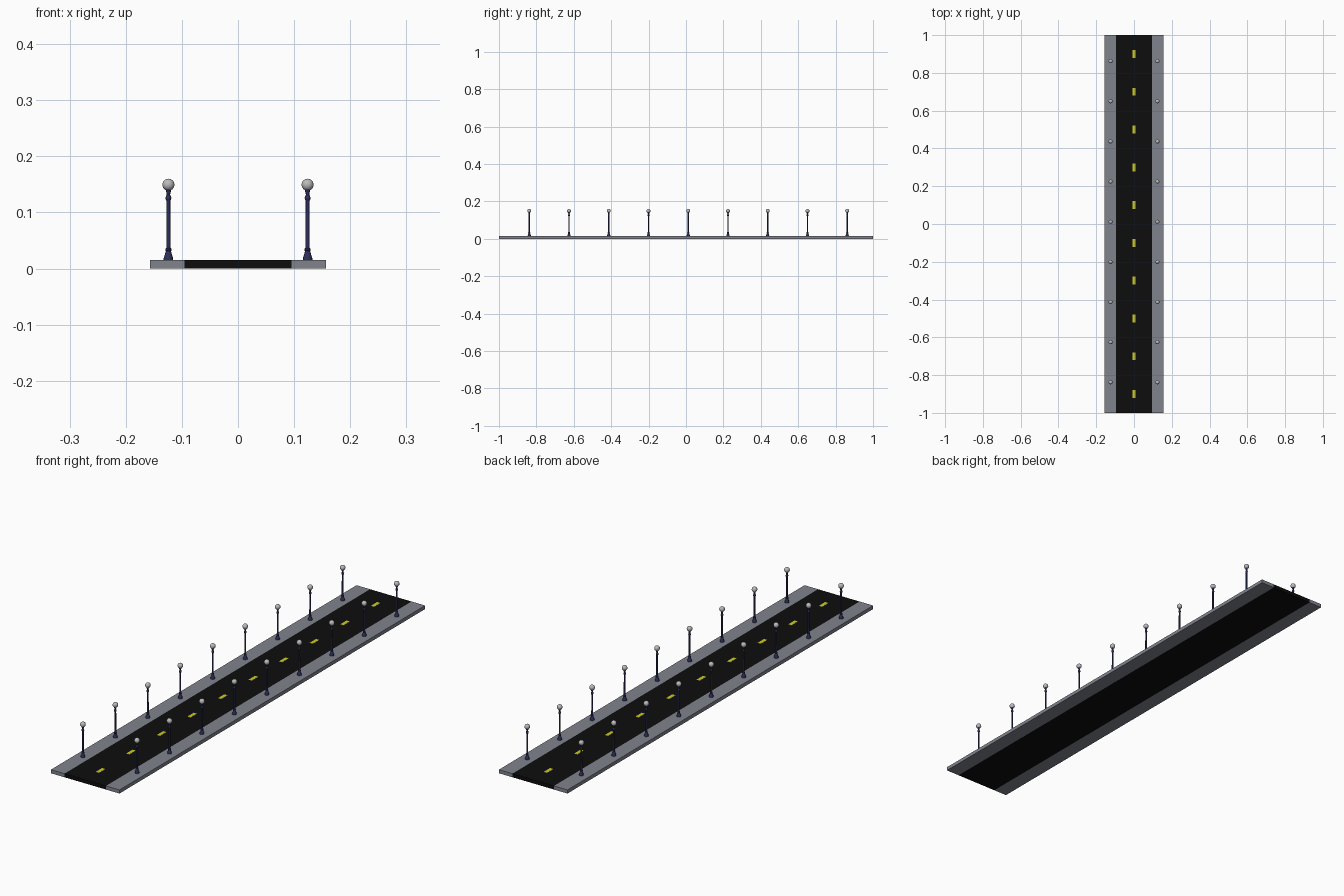
import bpy, math

if "Cube" in bpy.data.objects:
    bpy.data.objects.remove(bpy.data.objects["Cube"])

def material(name, rgb):
    m = bpy.data.materials.new(name)
    m.diffuse_color = (*rgb, 1)
    m.use_nodes = True
    m.node_tree.nodes["Principled BSDF"].inputs["Base Color"].default_value = m.diffuse_color
    return m

ASPHALT = material("asphalt", (0.004, 0.004, 0.004))
PAVING = material("paving", (0.22, 0.23, 0.27))
PAINT = material("yellow_paint", (0.62, 0.6, 0.02))
IRON = material("navy_iron", (0.025, 0.028, 0.1))
GLASS = material("globe_glass", (0.5, 0.5, 0.5))

def box(name, x0, x1, y0, y1, z0, z1, mat):
    bpy.ops.mesh.primitive_cube_add(size=1, location=((x0 + x1) / 2, (y0 + y1) / 2, (z0 + z1) / 2))
    ob = bpy.context.object
    ob.name = name
    ob.scale = (x1 - x0, y1 - y0, z1 - z0)
    ob.data.materials.append(mat)
    return ob

def lathe(name, profile, sides=16):
    """Closed surface of revolution around z from (radius, z) points."""
    verts, faces = [], []
    for r, z in profile:
        for i in range(sides):
            a = 2 * math.pi * i / sides
            verts.append((r * math.cos(a), r * math.sin(a), z))
    for k in range(len(profile) - 1):
        for i in range(sides):
            j = (i + 1) % sides
            faces.append((k * sides + i, k * sides + j, (k + 1) * sides + j, (k + 1) * sides + i))
    faces.append(tuple(reversed(range(sides))))
    faces.append(tuple(range((len(profile) - 1) * sides, len(profile) * sides)))
    me = bpy.data.meshes.new(name)
    me.from_pydata(verts, [], faces)
    return me

def smooth(ob):
    bpy.ops.object.select_all(action='DESELECT')
    ob.select_set(True)
    bpy.context.view_layer.objects.active = ob
    bpy.ops.object.shade_smooth_by_angle(angle=math.radians(35))

# Road slab and sidewalks
TOP = 0.015
box("road", -0.095, 0.095, -1, 1, 0, TOP, ASPHALT)
for side, x0, x1 in (("left", -0.157, -0.095), ("right", 0.095, 0.157)):
    box(side + "_sidewalk", x0, x1, -1, 1, 0, TOP, PAVING)

# Centre line dashes
for i in range(10):
    y = -0.9 + 0.2 * i
    box(f"lane_dash_{i + 1}", -0.0075, 0.0075, y - 0.021, y + 0.021, TOP - 0.002, TOP + 0.0005, PAINT)

# Lamp post: flared foot, collar, shaft, upper rings and globe holder
post_profile = [
    (0.0085, TOP - 0.001), (0.0085, 0.018), (0.0072, 0.022), (0.0055, 0.028), (0.0045, 0.031),
    (0.0055, 0.032), (0.0055, 0.035), (0.0036, 0.037), (0.0033, 0.121),
    (0.0048, 0.123), (0.0052, 0.126), (0.0045, 0.129), (0.0031, 0.131),
    (0.0034, 0.135), (0.0046, 0.138), (0.0046, 0.141), (0.003, 0.143),
]
post_mesh = lathe("lamp_post", post_profile)
post_mesh.materials.append(IRON)

# Globe
bpy.ops.mesh.primitive_uv_sphere_add(segments=20, ring_count=12, radius=0.0107, location=(0, 0, 0.1495))
globe = bpy.context.object
globe_mesh = globe.data
globe_mesh.materials.append(GLASS)
bpy.data.objects.remove(globe)

# Nine lamps along each sidewalk
first = True
for side, x in (("left", -0.124), ("right", 0.124)):
    for i in range(9):
        y = 0.012 + 0.2125 * (i - 4)
        for part, mesh, z in (("lamp_post", post_mesh, 0), ("lamp_globe", globe_mesh, 0.1495)):
            ob = bpy.data.objects.new(f"{side}_{part}_{i + 1}", mesh)
            ob.location = (x, y, z)
            bpy.context.collection.objects.link(ob)
            if first:
                smooth(ob)
        first = False
